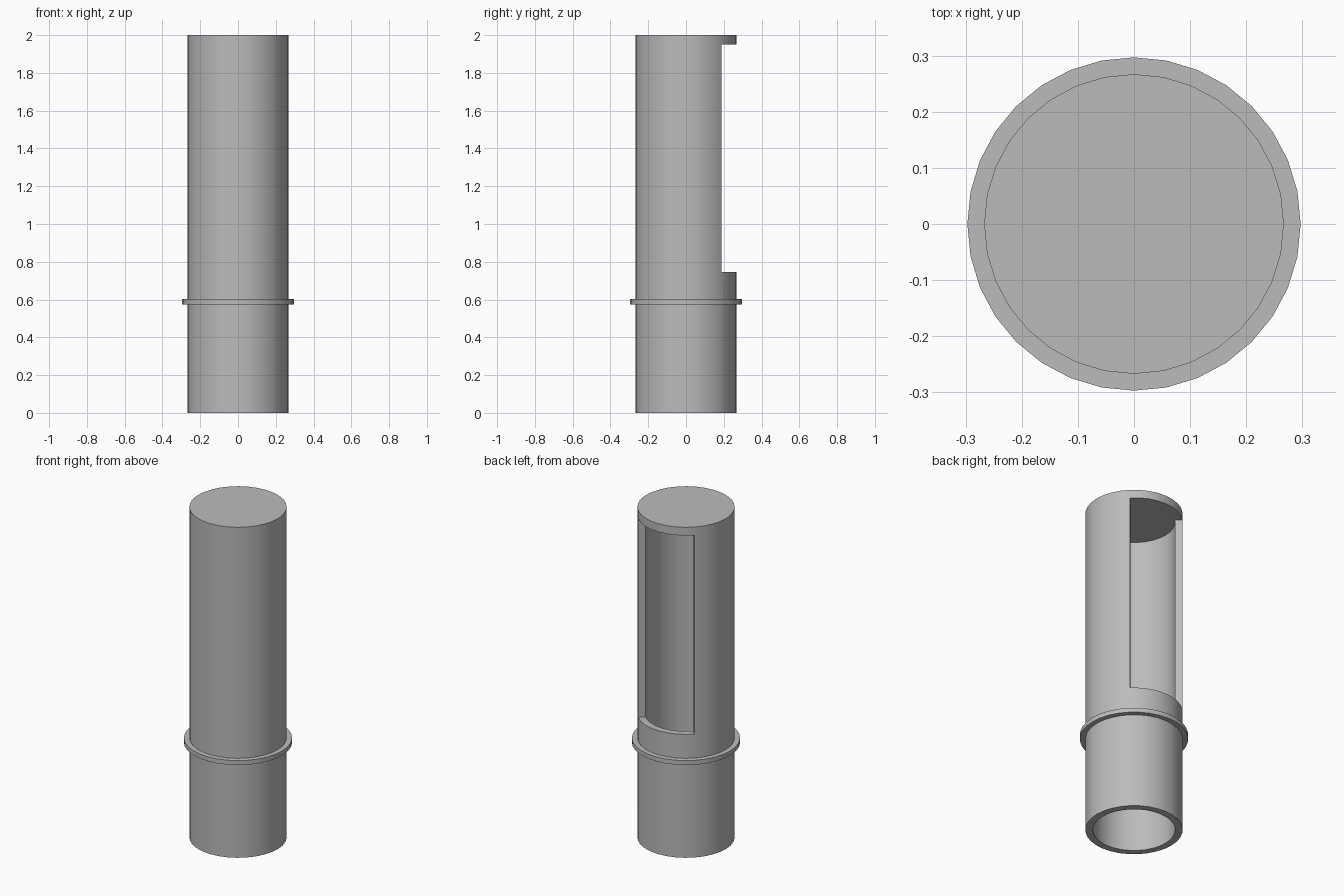
import bpy, bmesh
from math import sin, cos, pi, radians

SIDES = 32
R_OUT, R_IN, R_COLLAR = 0.267, 0.226, 0.297
SILL, LINTEL, TOP = 0.747, 1.95, 2.0

cube = bpy.data.objects.get("Cube")
if cube:
    bpy.data.objects.remove(cube, do_unlink=True)

grey = bpy.data.materials.new("plain grey")
grey.use_nodes = True
colour = (0.5, 0.5, 0.5, 1)
grey.diffuse_color = colour
grey.node_tree.nodes["Principled BSDF"].inputs["Base Color"].default_value = colour


def revolve(bm, profile, skip=lambda i, k: False):
    """Turn an open profile about z; return its vertex rings."""
    rings = [[bm.verts.new((r * cos(2 * pi * i / SIDES), r * sin(2 * pi * i / SIDES), z))
              for i in range(SIDES)] for r, z in profile]
    for k in range(len(rings) - 1):
        a, b = rings[k], rings[k + 1]
        for i in range(SIDES):
            j = (i + 1) % SIDES
            if not skip(i, k):
                bm.faces.new((a[i], a[j], b[j], b[i]))
    return rings


def finish(bm, name):
    bmesh.ops.recalc_face_normals(bm, faces=bm.faces)
    mesh = bpy.data.meshes.new(name)
    bm.to_mesh(mesh)
    bm.free()
    mesh.materials.append(grey)
    obj = bpy.data.objects.new(name, mesh)
    bpy.context.collection.objects.link(obj)
    bpy.ops.object.select_all(action="DESELECT")
    obj.select_set(True)
    bpy.context.view_layer.objects.active = obj
    bpy.ops.object.shade_smooth_by_angle(angle=radians(30))


# Hollow tube, closed at the top, with a quarter-turn window at the back
first, last = SIDES // 8, 3 * SIDES // 8
window = range(first, last)
bm = bmesh.new()
rings = revolve(
    bm,
    [(R_IN, LINTEL), (R_IN, SILL), (R_IN, 0), (R_OUT, 0),
     (R_OUT, SILL), (R_OUT, LINTEL), (R_OUT, TOP)],
    skip=lambda i, k: i in window and k in (0, 4))
in_top, in_sill, _, _, out_sill, out_top, rim = rings
bm.faces.new(rim)
bm.faces.new(in_top)
# Window sill, head and side jambs through the wall thickness
for inner, outer in ((in_sill, out_sill), (in_top, out_top)):
    for i in window:
        bm.faces.new((inner[i], inner[i + 1], outer[i + 1], outer[i]))
for i in (first, last):
    bm.faces.new((in_sill[i], out_sill[i], out_top[i], in_top[i]))
finish(bm, "tube_body")

# Thin collar around the tube
bm = bmesh.new()
revolve(bm, [(R_OUT, 0.575), (R_COLLAR, 0.575), (R_COLLAR, 0.602), (R_OUT, 0.602)])
finish(bm, "collar")
